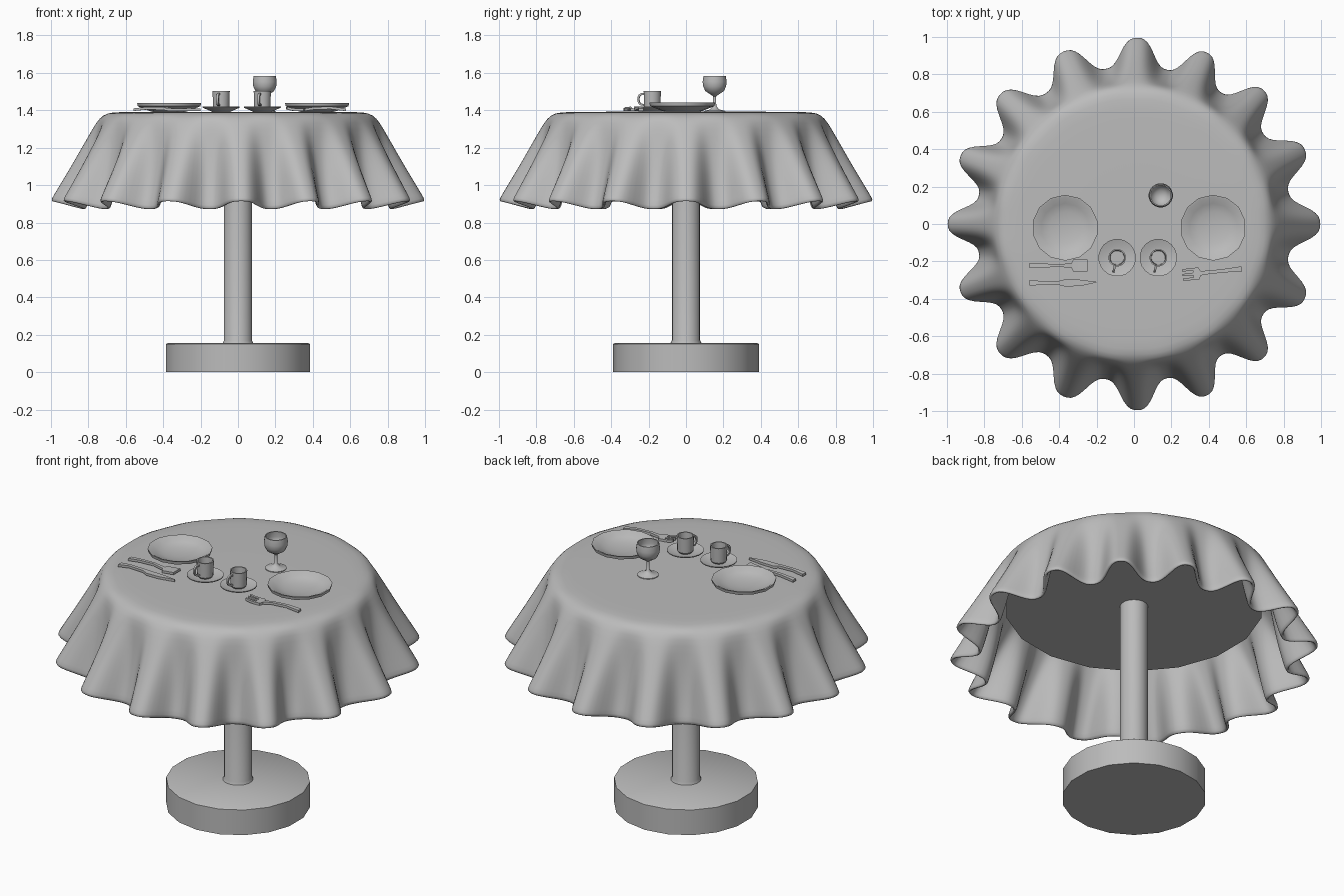
import bpy, bmesh, math
from mathutils import Matrix

cube = bpy.data.objects.get("Cube")
if cube:
    bpy.data.objects.remove(cube, do_unlink=True)

grey = bpy.data.materials.new("plain grey")
grey.use_nodes = True
GREY = (0.5, 0.5, 0.5, 1)
grey.diffuse_color = GREY
grey.node_tree.nodes["Principled BSDF"].inputs["Base Color"].default_value = GREY

TOP = 1.392  # height of the laid cloth


def finish(name, bm, smooth=35):
    bmesh.ops.recalc_face_normals(bm, faces=bm.faces)
    mesh = bpy.data.meshes.new(name)
    bm.to_mesh(mesh)
    bm.free()
    mesh.materials.append(grey)
    obj = bpy.data.objects.new(name, mesh)
    bpy.context.collection.objects.link(obj)
    bpy.ops.object.select_all(action='DESELECT')
    obj.select_set(True)
    bpy.context.view_layer.objects.active = obj
    bpy.ops.object.shade_smooth_by_angle(angle=math.radians(smooth))
    return obj


def bridge(bm, rings):
    n = len(rings[0])
    for a, b in zip(rings, rings[1:]):
        for i in range(n):
            j = (i + 1) % n
            bm.faces.new((a[i], a[j], b[j], b[i]))


def lathe(name, profile, centre=(0, 0, 0), sides=18, smooth=35):
    """Spin (radius, height) points around z and cap both ends."""
    bm = bmesh.new()
    cx, cy, cz = centre
    turns = [math.tau * (i + 0.5) / sides for i in range(sides)]
    rings = [[bm.verts.new((cx + r * math.cos(a), cy + r * math.sin(a), cz + z))
              for a in turns] for r, z in profile]
    bridge(bm, rings)
    bm.faces.new(rings[0])
    bm.faces.new(rings[-1])
    return finish(name, bm, smooth)


def ribbon(bm, stations, place, thick=0.014):
    """Add a solid strip through stations of (along, across, half width, height)."""
    rings = []
    for u, v, w, z in stations:
        corners = ((v - w, z), (v + w, z), (v + w, z + thick), (v - w, z + thick))
        rings.append([bm.verts.new(place @ Matrix.Translation((u, s, h)).to_translation())
                      for s, h in corners])
    bridge(bm, rings)
    bm.faces.new(rings[0])
    bm.faces.new(rings[-1])


def placed(x, y, degrees=0):
    return Matrix.Translation((x, y, TOP)) @ Matrix.Rotation(math.radians(degrees), 4, 'Z')


# Pedestal and table top
lathe("pedestal_base", [(0.39, 0), (0.39, 0.15), (0.382, 0.155)])
lathe("pedestal_column", [(0.085, 0.15), (0.076, 0.17), (0.076, 1.25)])
lathe("table_top", [(0.70, 1.2), (0.70, 1.365)])

# Tablecloth: (fold crest radius, fold valley radius, crest height, valley height)
drape = [(0.2, 0.2, 1.392, 1.392), (0.45, 0.45, 1.392, 1.392),
         (0.64, 0.64, 1.391, 1.391), (0.70, 0.705, 1.386, 1.386),
         (0.742, 0.742, 1.358, 1.362), (0.775, 0.757, 1.305, 1.305),
         (0.83, 0.77, 1.21, 1.21), (0.887, 0.787, 1.11, 1.11),
         (0.948, 0.813, 1.01, 0.99), (0.987, 0.836, 0.945, 0.91),
         (1.003, 0.847, 0.918, 0.872)]
FOLDS, STEPS = 16, 10
bm = bmesh.new()
rings = []
for crest, valley, z_crest, z_valley in drape:
    ring = []
    for i in range(FOLDS * STEPS):
        a = math.tau * i / (FOLDS * STEPS)
        s = 0.5 + 0.5 * math.cos(FOLDS * a)
        w = s * s * (3 - 2 * s)
        r = valley + (crest - valley) * w
        # slight sideways sway, stronger towards the hem
        t = a + 0.12 * (crest - valley) * math.sin(3 * a)
        ring.append(bm.verts.new((r * math.cos(t), r * math.sin(t),
                                  z_valley + (z_crest - z_valley) * w)))
    rings.append(ring)
bridge(bm, rings)
bm.faces.new(rings[0])
cloth = finish("tablecloth", bm, 60)
solid = cloth.modifiers.new("thickness", 'SOLIDIFY')
solid.thickness = 0.02
solid.offset = -1
cloth.modifiers.new("soften", 'SUBSURF').levels = 1

# Plates
for side, x in (("right", -0.368), ("left", 0.423)):
    lathe(side + "_plate", [(0.09, 0), (0.11, 0.005), (0.172, 0.03), (0.176, 0.048),
                            (0.165, 0.046), (0.13, 0.026), (0.085, 0.014), (0.03, 0.009)],
          (x, -0.02, TOP), 14)

# Saucers and cups with handles
for side, x in (("right", -0.09), ("left", 0.13)):
    y = -0.18
    lathe(side + "_saucer", [(0.05, 0), (0.06, 0.005), (0.10, 0.022), (0.10, 0.027),
                             (0.06, 0.014), (0.03, 0.012)], (x, y, TOP), 20)
    lathe(side + "_cup", [(0.036, 0.014), (0.044, 0.024), (0.047, 0.112),
                          (0.040, 0.112), (0.037, 0.03)], (x, y, TOP), 16)
    bm = bmesh.new()
    arc = []
    for i in range(9):
        a = math.pi * i / 8
        d, h = 0.042 + 0.035 * math.sin(a) ** 0.6, 0.066 + 0.03 * math.cos(a)
        arc.append([bm.verts.new(placed(x, y, 255) @ Matrix.Translation(
            (d + p * math.sin(a), q, h + p * math.cos(a))).to_translation())
            for p, q in ((-0.005, -0.006), (0.005, -0.006), (0.005, 0.006), (-0.005, 0.006))])
    bridge(bm, arc)
    bm.faces.new(arc[0])
    bm.faces.new(arc[-1])
    finish(side + "_cup_handle", bm)

# Wine glass
lathe("wine_glass", [(0.058, 0), (0.058, 0.004), (0.025, 0.012), (0.009, 0.03), (0.008, 0.082),
                     (0.025, 0.094), (0.05, 0.11), (0.062, 0.135), (0.065, 0.16),
                     (0.060, 0.192), (0.054, 0.192), (0.058, 0.16), (0.054, 0.135),
                     (0.025, 0.106)], (0.143, 0.153, TOP), 20, 50)

# Spade-headed server and knife
bm = bmesh.new()
ribbon(bm, [(0, 0, 0.013, 0.004), (0.08, 0, 0.01, 0.012), (0.16, 0, 0.008, 0.014),
            (0.225, 0, 0.011, 0.004), (0.235, 0, 0.032, 0.002), (0.312, 0, 0.032, 0.01)],
       placed(-0.56, -0.222))
finish("server", bm)
bm = bmesh.new()
ribbon(bm, [(0, 0, 0.015, 0.004), (0.07, 0, 0.01, 0.012), (0.16, 0, 0.011, 0.01),
            (0.19, 0, 0.019, 0.004), (0.27, 0, 0.017, 0.004), (0.36, 0.004, 0.002, 0.004)],
       placed(-0.56, -0.315))
finish("knife", bm)

# Fork with three tines
bm = bmesh.new()
spot = placed(0.575, -0.24, 186)
ribbon(bm, [(0, 0, 0.014, 0.004), (0.08, 0, 0.01, 0.014), (0.17, 0, 0.009, 0.012),
            (0.22, 0, 0.012, 0.004), (0.23, 0, 0.032, 0.003), (0.26, 0, 0.032, 0.003)], spot)
for v in (-0.025, 0, 0.025):
    ribbon(bm, [(0.255, v, 0.007, 0.003), (0.29, v, 0.007, 0.006), (0.318, v, 0.005, 0.013)], spot)
finish("fork", bm)
